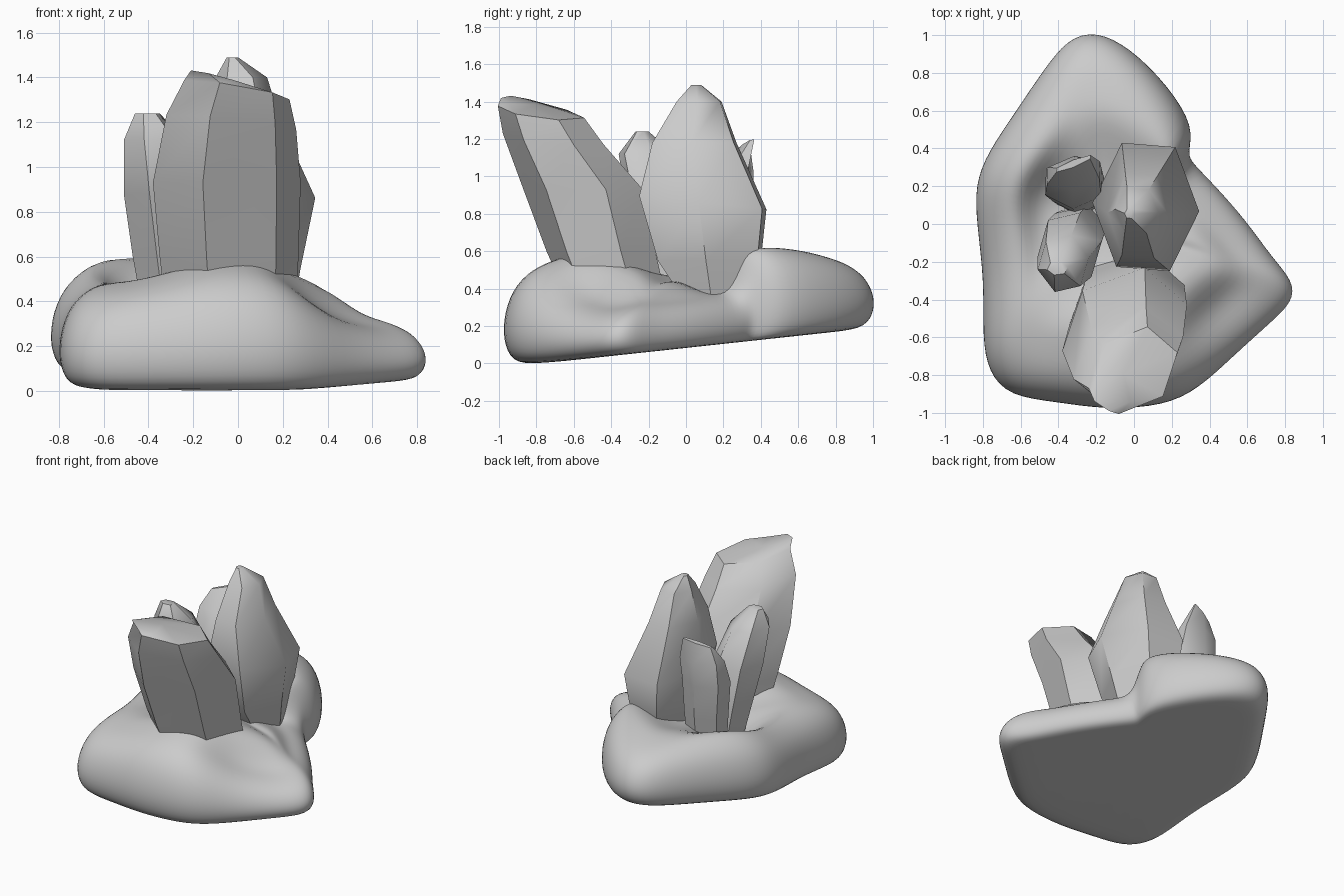
import bpy, bmesh, math

if "Cube" in bpy.data.objects:
    bpy.data.objects.remove(bpy.data.objects["Cube"])

def loft(name, rings):
    """Skin a list of equal-length vertex rings and cap both ends."""
    bm = bmesh.new()
    rows = [[bm.verts.new(p) for p in r] for r in rings]
    n = len(rows[0])
    for a, b in zip(rows, rows[1:]):
        for i in range(n):
            j = (i + 1) % n
            bm.faces.new((a[i], a[j], b[j], b[i]))
    bm.faces.new(rows[0][::-1])
    bm.faces.new(rows[-1])
    bmesh.ops.recalc_face_normals(bm, faces=bm.faces)
    me = bpy.data.meshes.new(name)
    bm.to_mesh(me)
    bm.free()
    ob = bpy.data.objects.new(name, me)
    bpy.context.collection.objects.link(ob)
    bpy.context.view_layer.objects.active = ob
    ob.select_set(True)
    return ob

# Rock base: outline x, y, crest height, inner height (counter-clockwise)
outline = [
    (-0.20, 1.02, .57, .61), (-0.35, .98, .57, .60), (-0.48, .81, .59, .58),
    (-0.64, .57, .61, .48), (-0.77, .38, .60, .40), (-0.84, .21, .56, .38),
    (-0.83, .00, .51, .38), (-0.79, -.30, .48, .42), (-0.80, -.60, .48, .48),
    (-0.77, -.78, .47, .50), (-0.66, -.91, .46, .52), (-0.40, -.94, .50, .56),
    (-0.15, -.98, .55, .60), (.16, -.96, .56, .61), (.34, -.87, .48, .60),
    (.52, -.70, .35, .58), (.72, -.52, .30, .53), (.84, -.41, .31, .47),
    (.84, -.30, .33, .43), (.73, -.18, .33, .46), (.59, .02, .34, .42),
    (.42, .21, .36, .37), (.31, .32, .37, .37), (.28, .37, .58, .48),
    (.32, .51, .63, .58), (.18, .73, .62, .61), (-.02, .93, .59, .62)]
CX, CY = -0.1, 0.0

def rock_ring(s, height):
    ring = []
    for x, y, crest, inner in outline:
        px, py = CX + (x - CX) * s, CY + (y - CY) * s
        bottom = max(-.005, .108 * (py + .78))
        ring.append((px, py, height(bottom, crest, inner)))
    return ring

rock = loft("rock_base", [
    rock_ring(.75, lambda b, c, i: b),
    rock_ring(.94, lambda b, c, i: b - .004),
    rock_ring(1.0, lambda b, c, i: b + .17 * (c - b)),
    rock_ring(1.01, lambda b, c, i: b + .42 * (c - b)),
    rock_ring(.96, lambda b, c, i: b + .72 * (c - b)),
    rock_ring(.85, lambda b, c, i: b + .92 * (c - b)),
    rock_ring(.70, lambda b, c, i: c + .01),
    rock_ring(.55, lambda b, c, i: i),
    rock_ring(.30, lambda b, c, i: .4 * i + .25)])
sub = rock.modifiers.new("soften", 'SUBSURF')
sub.levels = sub.render_levels = 2
bpy.ops.object.select_all(action='DESELECT')
rock.select_set(True)
bpy.ops.object.shade_smooth()

# Crystals: each section is z, x min, x max, y min, y max, z tilt along x and y, y skew
def crystal(name, sections, turn, sides=6):
    bpy.ops.object.select_all(action='DESELECT')
    unit = [(math.cos(turn + k * math.tau / sides), math.sin(turn + k * math.tau / sides))
            for k in range(sides)]
    mx = max(abs(u[0]) for u in unit)
    my = max(abs(u[1]) for u in unit)
    rings = []
    for z, x0, x1, y0, y1, tx, ty, skew in sections:
        rings.append([((x0 + x1) / 2 + (x1 - x0) / 2 * u / mx,
                       (y0 + y1) / 2 + (y1 - y0) / 2 * v / my + skew * u,
                       z + tx * u + ty * v) for u, v in unit])
    loft(name, rings)
    bpy.ops.object.shade_smooth_by_angle(angle=math.radians(45))

crystal("front_crystal", [
    (.35, -.32, .26, -.62, -.12, 0, 0, .04),
    (.60, -.35, .27, -.73, -.18, 0, 0, .05),
    (.93, -.38, .28, -.85, -.25, 0, 0, .06),
    (1.20, -.32, .26, -.96, -.46, -.03, -.02, .06),
    (1.345, -.24, .23, -.99, -.56, -.04, -.02, .05),
    (1.40, -.21, .02, -.98, -.80, -.03, -.01, .03)], .2)

crystal("tall_crystal", [
    (.32, -.08, .24, .00, .30, 0, 0, 0),
    (.55, -.16, .28, -.15, .40, 0, 0, 0),
    (.86, -.22, .345, -.25, .43, 0, -.04, 0),
    (1.18, -.14, .20, -.18, .27, 0, 0, 0),
    (1.40, -.10, .13, -.05, .19, 0, 0, 0),
    (1.49, -.05, .00, .03, .08, 0, 0, 0)], -.06)

crystal("left_crystal", [
    (.32, -.42, -.14, -.14, .10, 0, 0, 0),
    (.60, -.47, -.15, -.22, .09, 0, 0, 0),
    (.88, -.51, -.17, -.32, .06, 0, 0, 0),
    (1.12, -.51, -.24, -.36, -.06, 0, 0, 0),
    (1.24, -.46, -.35, -.27, -.20, 0, 0, 0)], .2)

crystal("back_crystal", [
    (.32, -.40, -.16, .04, .27, 0, 0, 0),
    (.60, -.43, -.16, .05, .32, 0, 0, 0),
    (.86, -.47, -.17, .08, .36, 0, 0, 0),
    (1.03, -.46, -.18, .18, .36, 0, 0, .02),
    (1.17, -.41, -.23, .30, .34, .03, 0, .04)], .5)
